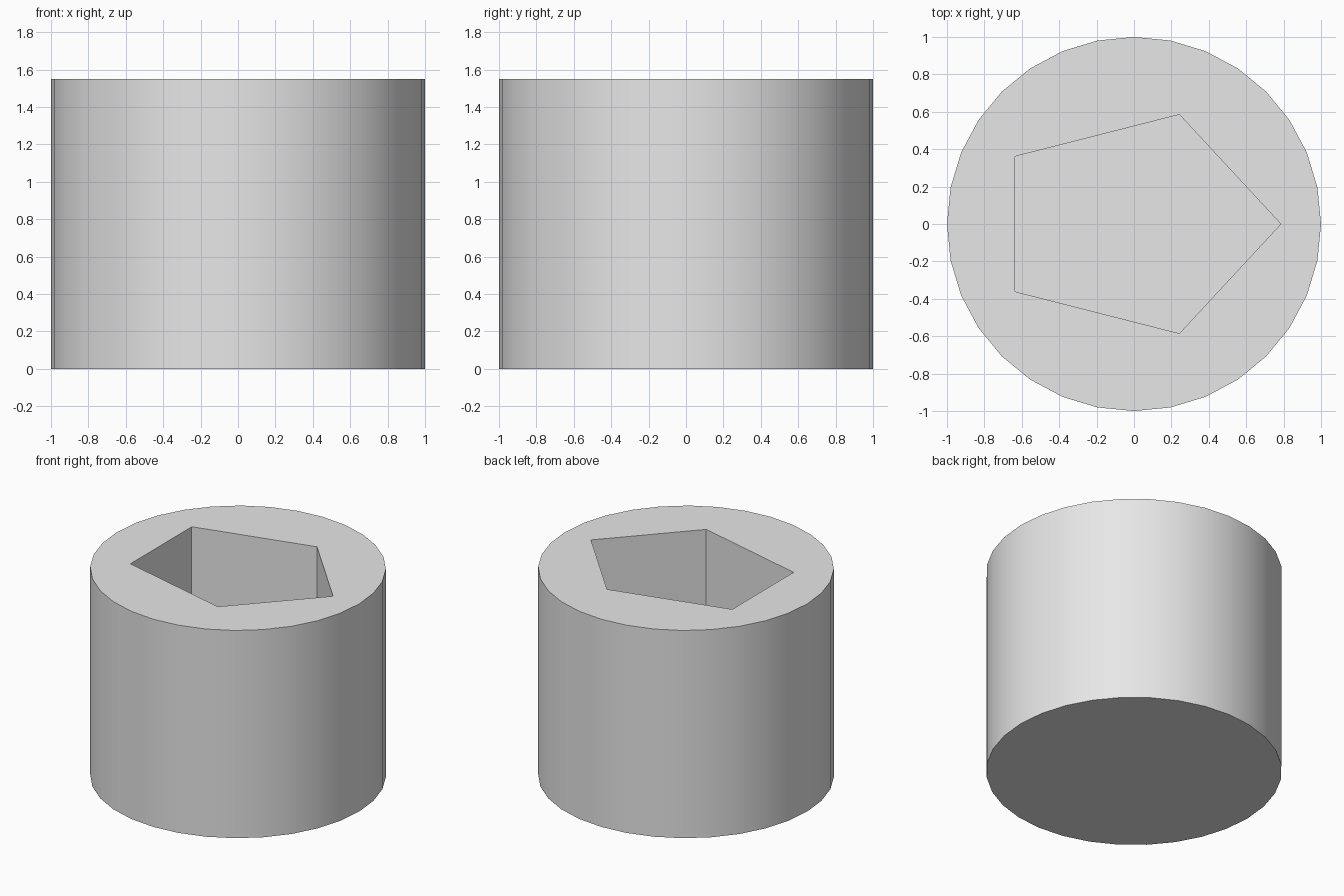
import bpy
import bmesh
from math import cos, sin, tau

HEIGHT = 1.55
FLOOR = 0.2

cube = bpy.data.objects.get("Cube")
if cube:
    bpy.data.objects.remove(cube, do_unlink=True)

# Plain light grey material
grey = bpy.data.materials.new("light_grey")
grey.use_nodes = True
grey.diffuse_color = (0.8, 0.8, 0.8, 1)
grey.node_tree.nodes["Principled BSDF"].inputs["Base Color"].default_value = grey.diffuse_color


def ring(bm, sides, rx, ry, z):
    """Closed ring of vertices on an ellipse."""
    return [bm.verts.new((rx * cos(tau * i / sides), ry * sin(tau * i / sides), z))
            for i in range(sides)]


def edges_of(bm, verts):
    return [bm.edges.get((a, b)) or bm.edges.new((a, b))
            for a, b in zip(verts, verts[1:] + verts[:1])]


def walls(bm, lower, upper):
    n = len(lower)
    return [bm.faces.new((lower[i], lower[(i + 1) % n], upper[(i + 1) % n], upper[i]))
            for i in range(n)]


bm = bmesh.new()

# Round outer wall and base
base = ring(bm, 32, 1, 1, 0)
rim = ring(bm, 32, 1, 1, HEIGHT)
for face in walls(bm, base, rim):
    face.smooth = True
bm.faces.new(base[::-1])

# Stretched five-sided recess with a flat floor
recess_floor = ring(bm, 5, 0.785, 0.615, FLOOR)
recess_rim = ring(bm, 5, 0.785, 0.615, HEIGHT)
walls(bm, recess_rim, recess_floor)
bm.faces.new(recess_floor)

# Flat top between the round rim and the recess
bmesh.ops.triangle_fill(bm, use_beauty=True, normal=(0, 0, 1),
                        edges=edges_of(bm, rim) + edges_of(bm, recess_rim))
bmesh.ops.recalc_face_normals(bm, faces=bm.faces)

mesh = bpy.data.meshes.new("holder_body")
bm.to_mesh(mesh)
bm.free()
mesh.materials.append(grey)
holder = bpy.data.objects.new("holder_body", mesh)
bpy.context.collection.objects.link(holder)

# Smooth round side with crisp rims
bpy.ops.object.select_all(action='DESELECT')
holder.select_set(True)
bpy.context.view_layer.objects.active = holder
bpy.ops.object.shade_smooth_by_angle(angle=0.5)
